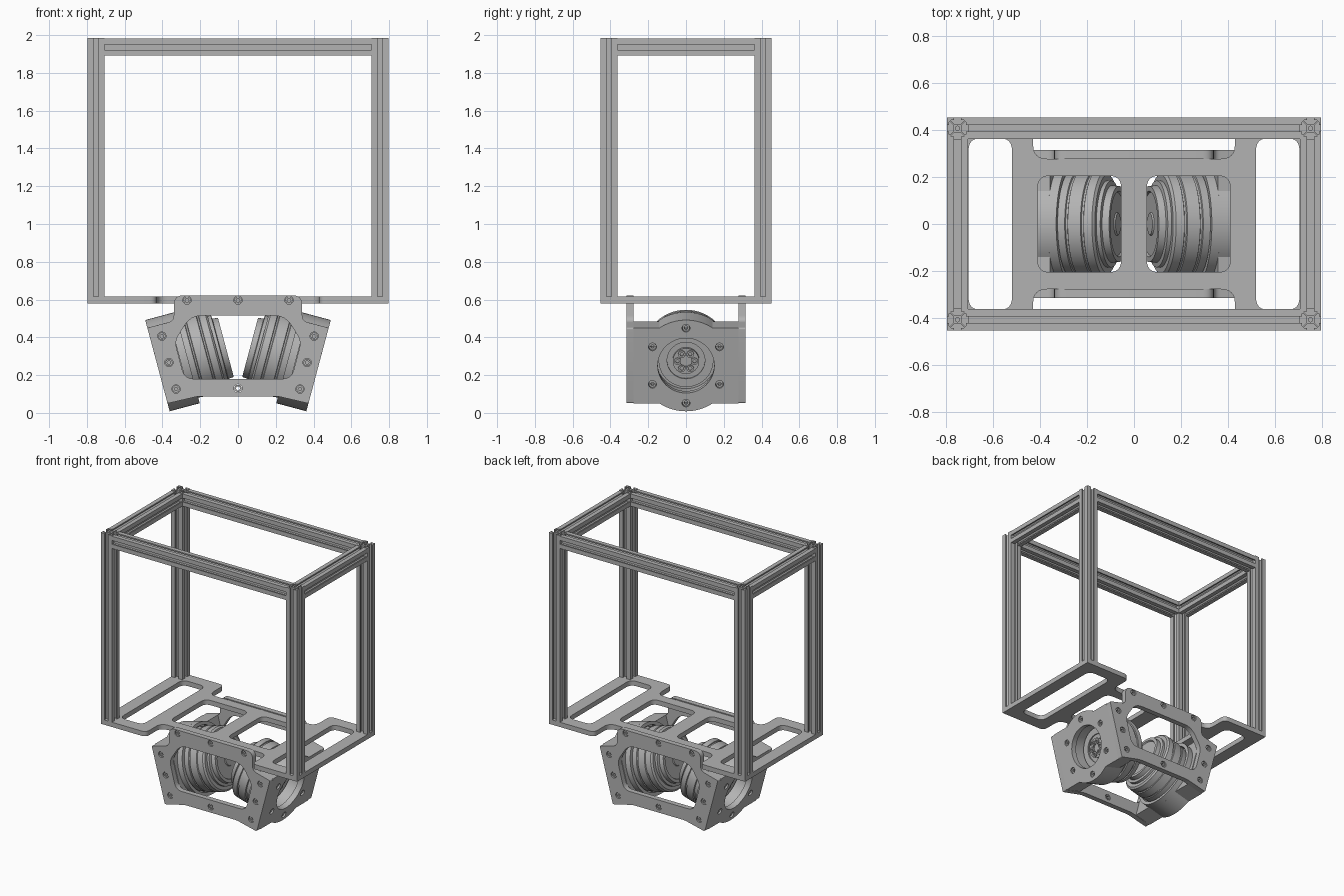
import bpy, bmesh
from math import pi, cos, sin, asin, radians
from mathutils import Matrix, Vector

cube = bpy.data.objects.get("Cube")
if cube:
    bpy.data.objects.remove(cube)

grey = bpy.data.materials.new("aluminium grey")
grey.use_nodes = True
COLOUR = (0.45, 0.45, 0.45, 1)
grey.diffuse_color = COLOUR
grey.node_tree.nodes["Principled BSDF"].inputs["Base Color"].default_value = COLOUR


def finish(name, bm, matrix):
    """Turn a bmesh into a placed, shaded object."""
    bmesh.ops.remove_doubles(bm, verts=bm.verts, dist=0.0002)
    bmesh.ops.recalc_face_normals(bm, faces=bm.faces)
    mesh = bpy.data.meshes.new(name)
    bm.to_mesh(mesh)
    bm.free()
    mesh.materials.append(grey)
    ob = bpy.data.objects.new(name, mesh)
    bpy.context.collection.objects.link(ob)
    ob.matrix_world = matrix
    bpy.ops.object.select_all(action='DESELECT')
    ob.select_set(True)
    bpy.context.view_layer.objects.active = ob
    bpy.ops.object.shade_smooth_by_angle(angle=radians(30))
    return ob


def rounded(points):
    """Points (x, y, corner size) to an outline with rounded corners."""
    out = []
    for i, (x, y, r) in enumerate(points):
        p = Vector((x, y))
        if not r:
            out.append(p)
            continue
        a = Vector(points[i - 1][:2]) - p
        b = Vector(points[(i + 1) % len(points)][:2]) - p
        a, b = p + a.normalized() * r, p + b.normalized() * r
        for k in range(7):
            t = k / 6
            out.append(a * (1 - t) ** 2 + p * 2 * t * (1 - t) + b * t * t)
    return out


def circle(x, y, r, n=24):
    return [(x + r * cos(2 * pi * i / n), y + r * sin(2 * pi * i / n)) for i in range(n)]


def box(x0, x1, y, r):
    return rounded([(x0, -y, r), (x1, -y, r), (x1, y, r), (x0, y, r)])


def mirror_x(half):
    return half + [(-p[0],) + tuple(p[1:]) for p in reversed(half)]


def sheet(name, outlines, z0, z1, matrix):
    """Extrude an outline with holes from z0 to z1."""
    cu = bpy.data.curves.new(name, 'CURVE')
    cu.dimensions, cu.fill_mode, cu.extrude = '2D', 'BOTH', (z1 - z0) / 2
    for line in outlines:
        s = cu.splines.new('POLY')
        s.points.add(len(line) - 1)
        for pt, co in zip(s.points, line):
            pt.co = (co[0], co[1], 0, 1)
        s.use_cyclic_u = True
    tmp = bpy.data.objects.new(name, cu)
    bpy.context.collection.objects.link(tmp)
    dg = bpy.context.evaluated_depsgraph_get()
    mesh = bpy.data.meshes.new_from_object(tmp.evaluated_get(dg))
    bm = bmesh.new()
    bm.from_mesh(mesh)
    bpy.data.objects.remove(tmp)
    bpy.data.curves.remove(cu)
    bpy.data.meshes.remove(mesh)
    return finish(name, bm, matrix @ Matrix.Translation((0, 0, (z0 + z1) / 2)))


def lathe(name, profile, matrix):
    """Spin (height, radius) points round local z."""
    bm = bmesh.new()
    vs = [bm.verts.new((r, 0, h)) for h, r in profile]
    es = [bm.edges.new(pair) for pair in zip(vs, vs[1:])]
    bmesh.ops.spin(bm, geom=vs + es, axis=(0, 0, 1), cent=(0, 0, 0), angle=2 * pi, steps=56)
    return finish(name, bm, matrix)


X, Y, TOP, DECK = 0.797, 0.453, 1.985, 0.615
H = 0.045
PX, PY = X - H, Y - H

# Slotted extrusion section, one side turned four times
side = [(H, H), (.014, H), (.014, .036), (.027, .036), (.027, .031), (.015, .019)]
side += [(-x, y) for x, y in reversed(side[1:])]
section = [(x * c - y * s, x * s + y * c)
           for c, s in ((1, 0), (0, 1), (-1, 0), (0, -1)) for x, y in side]
bore = circle(0, 0, .009, 12)


def beam(name, length, matrix):
    sheet(name, [section, bore], -length / 2, length / 2, matrix)


# Frame posts and top rails
for sx, lr in ((-1, "right"), (1, "left")):
    for sy, fb in ((-1, "front"), (1, "back")):
        beam(f"{fb}_{lr}_post", TOP - DECK,
             Matrix.Translation((sx * PX, sy * PY, (TOP + DECK) / 2)))
    beam(f"{lr}_top_rail", 2 * (PY - H),
         Matrix.Translation((sx * PX, 0, TOP - H - .004)) @ Matrix.Rotation(pi / 2, 4, 'X'))
for sy, fb in ((-1, "front"), (1, "back")):
    beam(f"{fb}_top_rail", 2 * (PX - H),
         Matrix.Translation((0, sy * PY, TOP - H - .004)) @ Matrix.Rotation(pi / 2, 4, 'Y'))

# Base plate with four windows and front and back notches
NOTCH = 0.278
upper = mirror_x([(X, Y, 0), (.43, Y, .04), (.43, NOTCH, .06)])
lower = [(-x, -y, r) for x, y, r in upper]
sheet("base_plate", [rounded(upper + lower),
                     box(.52, .705, .365, .05), box(-.705, -.52, .365, .05),
                     box(.055, .41, .205, .05), box(-.41, -.055, .205, .05)],
      .58, DECK, Matrix())

# Tilted axis of each drum: u runs inward and up, v runs up the outer face
TILT = radians(15)
U = Vector((cos(TILT), 0, sin(TILT)))
V = Vector((-sin(TILT), 0, cos(TILT)))
ORIGIN = Vector((-.4265, 0, .25))
DRUM = Matrix.Translation(ORIGIN) @ Matrix((Vector((0, 1, 0)), V, U)).transposed().to_4x4()

# Bracket outline, window and screw positions
bracket = rounded(mirror_x([(.21, .088, .02), (.373, .05, .01), (.48, .45, .01),
                            (.34, .487, .03), (.34, .622, .05)]))
window = rounded(mirror_x([(.283, .18, .05), (.335, .38, .04), (.25, .515, .06)]))
screws = [(x, .597) for x in (-.27, 0, .27)]
for v in (-.145, 0, .145):
    p = ORIGIN + U * .063 + V * v
    screws += [(p.x, p.z), (-p.x, p.z)]

# Side block outline: a rectangle with a round bulge above and below
HALF, BULGE = 0.207, 0.25
a0 = asin(HALF / BULGE)
arc = [a0 + (pi - 2 * a0) * i / 16 for i in range(17)]
block = [(NOTCH, HALF)] + [(BULGE * cos(a), BULGE * sin(a)) for a in arc] + [(-NOTCH, HALF)]
block += [(-x, -y) for x, y in block]
side_bolts = circle(0, 0, .205, 6)
side_bolts = [(y, x) for x, y in side_bolts]


def screw(name, x, y, z0, z1, matrix):
    sheet(name, [circle(x, y, .019), circle(x, y, .010, 6)], z0, z1, matrix)


drum = [(.10, 0), (.10, .03), (.092, .03), (.092, .07), (.115, .07), (.115, .10),
        (.105, .10), (.105, .145), (.128, .145), (.128, .20), (.145, .217), (.195, .222),
        (.198, .216), (.206, .216), (.209, .224), (.265, .224), (.268, .217), (.276, .217),
        (.279, .224), (.315, .222), (.325, .21), (.325, .185), (.342, .185), (.345, .165),
        (.375, .162), (.375, .14), (.366, .135), (.366, .05), (.372, .045), (.372, 0)]

for turn, fb, lr in ((Matrix(), "front", "right"), (Matrix.Rotation(pi, 4, 'Z'), "back", "left")):
    # Upright bracket and its screws
    face = turn @ Matrix.Translation((0, -.297, 0)) @ Matrix.Rotation(pi / 2, 4, 'X')
    holes = [circle(x, y, .022) for x, y in screws] + [circle(0, .13, .022)]
    sheet(f"{fb}_bracket", [bracket, window] + holes, -.019, .019, face)
    for i, (x, y) in enumerate(screws):
        screw(f"{fb}_bracket_screw_{i + 1}", x, y, -.019, .012, face)
    sheet(f"{fb}_lower_bushing", [circle(0, .13, .019), circle(0, .13, .012, 6)], -.019, .012, face)

    # Side block, collar and drum
    axis = turn @ DRUM
    sheet(f"{lr}_side_skin", [block, circle(0, 0, .15, 48)]
          + [circle(x, y, .021) for x, y in side_bolts], 0, .04, axis)
    sheet(f"{lr}_side_block", [block, circle(0, 0, .16, 48)], .04, .126, axis)
    sheet(f"{lr}_collar", [circle(0, 0, BULGE, 56), circle(0, 0, .226, 56)], .126, .165, axis)
    for i, (x, y) in enumerate(side_bolts):
        screw(f"{lr}_side_bolt_{i + 1}", x, y, .01, .04, axis)
    lathe(f"{lr}_drum", drum, axis)
    # Small bolts round the hub
    for i, (x, y) in enumerate(circle(0, 0, .05, 6)):
        screw(f"{lr}_hub_bolt_{i + 1}", x * .9, y * .9, .084, .092, axis)
